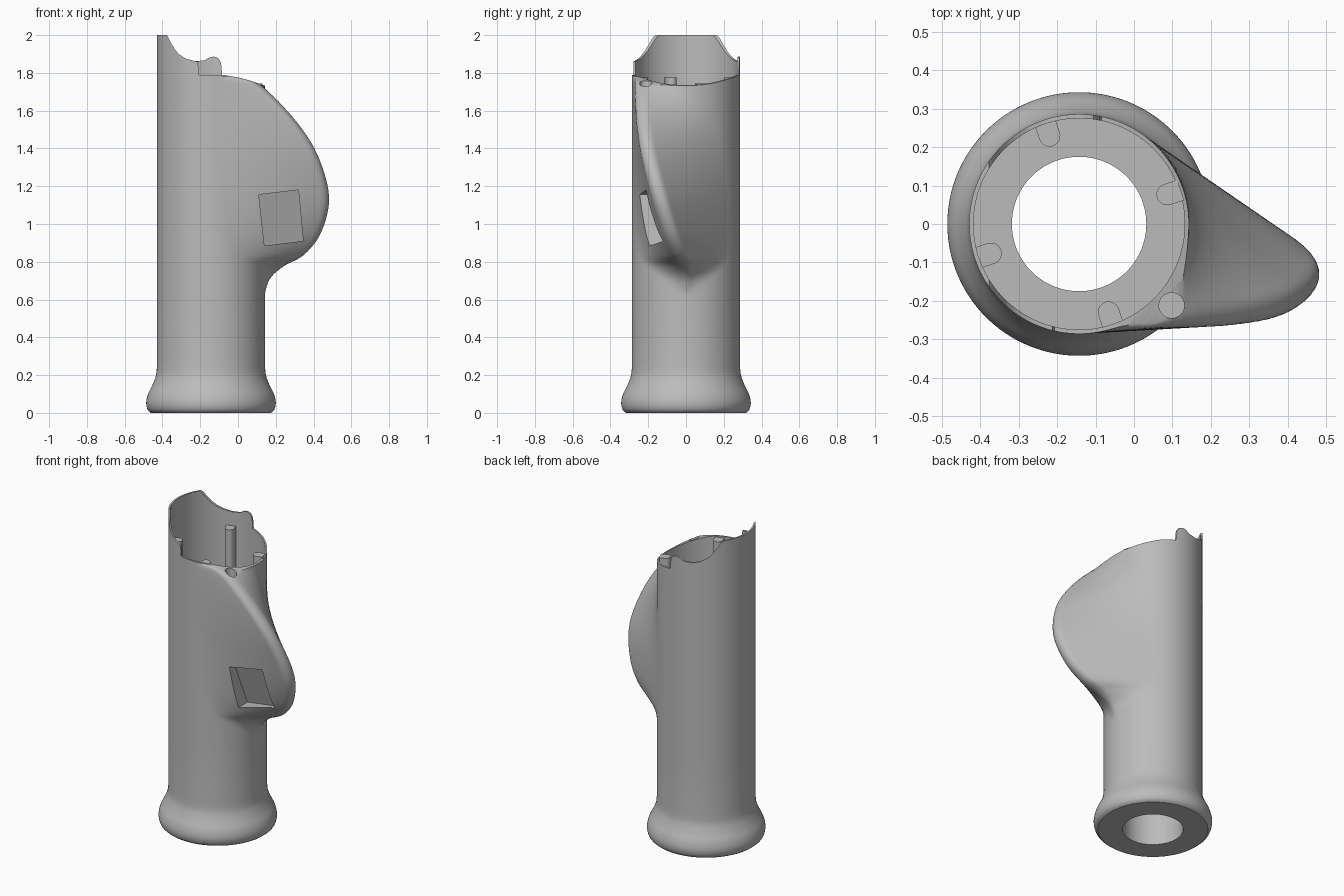
import bpy, bmesh, math
from mathutils import Vector

if "Cube" in bpy.data.objects:
    bpy.data.objects.remove(bpy.data.objects["Cube"])

CX, R, BORE, HOLE, FLOOR = -0.143, 0.286, 0.275, 0.175, 0.22
N = 220

grey = bpy.data.materials.new("plain_grey")
grey.use_nodes = True
grey.diffuse_color = (0.5, 0.5, 0.5, 1)
grey.node_tree.nodes["Principled BSDF"].inputs["Base Color"].default_value = (0.5, 0.5, 0.5, 1)


def loft(name, rings):
    """Closed solid through rings of equal point count."""
    bm = bmesh.new()
    rows = [[bm.verts.new(p) for p in ring] for ring in rings]
    n = len(rows[0])
    for a, b in zip(rows, rows[1:]):
        for i in range(n):
            j = (i + 1) % n
            bm.faces.new((a[i], a[j], b[j], b[i]))
    bm.faces.new(rows[0])
    bm.faces.new(rows[-1])
    bmesh.ops.recalc_face_normals(bm, faces=bm.faces)
    mesh = bpy.data.meshes.new(name)
    bm.to_mesh(mesh)
    bm.free()
    mesh.materials.append(grey)
    ob = bpy.data.objects.new(name, mesh)
    bpy.context.collection.objects.link(ob)
    return ob


def circle(x, y, z, r, n=120):
    return [(x + r * math.cos(2 * math.pi * i / n), y + r * math.sin(2 * math.pi * i / n), z)
            for i in range(n)]


def smooth(ob):
    bpy.ops.object.select_all(action='DESELECT')
    ob.select_set(True)
    bpy.context.view_layer.objects.active = ob
    bpy.ops.object.shade_smooth_by_angle(angle=math.radians(32))


def cut(ob, cutter):
    cutter.hide_render = True
    mod = ob.modifiers.new("cut", 'BOOLEAN')
    mod.operation, mod.solver, mod.object = 'DIFFERENCE', 'EXACT', cutter
    bpy.context.view_layer.objects.active = ob
    bpy.ops.object.modifier_apply(modifier=mod.name)
    bpy.data.objects.remove(cutter)


def section(z, r, tip=None):
    """Tube circle stretched round an optional tip circle, evenly spaced points."""
    hull = []
    for i in range(721):
        a = math.pi + 2 * math.pi * i / 720
        d = Vector((math.cos(a), math.sin(a)))
        options = [Vector((CX, 0)) + d * r]
        if tip:
            options.append(Vector(tip[:2]) + d * tip[2])
        hull.append(max(options, key=d.dot))
    run = [0.0]
    for p, q in zip(hull, hull[1:]):
        run.append(run[-1] + (q - p).length)
    out, k = [], 0
    for i in range(N):
        s = run[-1] * i / N
        while run[k + 1] < s:
            k += 1
        p = hull[k].lerp(hull[k + 1], (s - run[k]) / max(run[k + 1] - run[k], 1e-9))
        out.append((p.x, p.y, z))
    return out


def spline(pts, steps):
    """Catmull-Rom through the points."""
    pts = [Vector(p) for p in pts]
    pts = [pts[0]] + pts + [pts[-1]]
    out = []
    for a, b, c, d in zip(pts, pts[1:], pts[2:], pts[3:]):
        for i in range(steps):
            t = i / steps
            out.append(b + 0.5 * t * (c - a + t * (2 * a - 5 * b + 4 * c - d
                                                   + t * (3 * (b - c) + d - a))))
    return out + [pts[-1]]


# Handle body: flared foot, straight tube and twisted side fin in one loft
foot = spline([(0.318, 0, 0), (0.336, 0, 0.018), (0.343, 0, 0.055), (0.333, 0, 0.1),
               (0.309, 0, 0.15), (0.291, 0, 0.2), (R, 0, 0.25)], 4)
fin_edge = spline([(0.135, 0, 0.6), (0.167, 0, 0.706), (0.24, -0.005, 0.775),
                   (0.352, -0.035, 0.839), (0.442, -0.08, 0.96), (0.482, -0.135, 1.146),
                   (0.42, -0.19, 1.368), (0.3, -0.215, 1.553), (0.13, -0.222, 1.727),
                   (0.01, -0.22, 1.779), (-0.15, -0.2, 1.81)], 6)
TIP = 0.048
rings = [section(p.z, p.x) for p in foot]
rings += [section(p.z, R, (p.x - TIP, p.y, TIP)) for p in fin_edge]
rings += [section(2.0, R)]
body = loft("handle_body", rings)

# Bore and through hole
cut(body, loft("bore_cutter", [circle(CX, 0, FLOOR, BORE), circle(CX, 0, 2.2, BORE)]))
cut(body, loft("hole_cutter", [circle(CX, 0, -0.1, HOLE), circle(CX, 0, 0.5, HOLE)]))

# Scalloped rim: tall on one side, low and sloping toward the fin
scallop = [(-0.385, 2.1), (-0.385, 2.01), (-0.37, 1.99), (-0.35, 1.95), (-0.33, 1.918),
           (-0.31, 1.897), (-0.275, 1.875), (-0.23, 1.863)]
slope = [(-0.04, 1.783), (0.01, 1.774), (0.07, 1.757), (0.143, 1.732), (0.3, 1.66),
         (0.6, 1.6), (0.6, 2.1)]
front = scallop + [(-0.212, 1.86), (-0.207, 1.79)] + slope
back = scallop + [(-0.18, 1.865), (-0.155, 1.88), (-0.13, 1.886), (-0.105, 1.878),
                  (-0.09, 1.855), (-0.084, 1.79)] + slope
for side, profile in ((-1, front), (1, back)):
    cut(body, loft("rim_cutter", [[(x, y * side, z) for x, z in profile] for y in (-0.01, 0.6)]))

# Screw hole on the fin shoulder
cut(body, loft("screw_cutter", [circle(0.098, -0.212, 1.5, 0.033, 32),
                                circle(0.098, -0.212, 2.0, 0.033, 32)]))

# Tapered pocket in the front of the fin
corners = [(0.11, 1.155, -0.195), (0.32, 1.18, -0.183), (0.345, 0.91, -0.095), (0.14, 0.885, -0.105)]
cut(body, loft("pocket_cutter", [[(x, -0.5, z) for x, z, y in corners],
                                 [(x, y, z) for x, z, y in corners]]))
smooth(body)

# Four ribs with rounded noses along the bore wall
for i in range(4):
    ang = math.radians(22.5 - 4 + 90 * i)
    outline = [(0.279, -0.028)]
    for k in range(13):
        a = -math.pi / 2 - math.pi * k / 12
        outline.append((0.242 + 0.028 * math.cos(a), 0.028 * math.sin(a)))
    outline.append((0.279, 0.028))
    c, s = math.cos(ang), math.sin(ang)
    top = 1.745 if i == 0 else 1.775
    rib = loft(f"inner_rib_{i + 1}", [[(CX + u * c - v * s, u * s + v * c, z) for u, v in outline]
                                      for z in (FLOOR - 0.005, top)])
    smooth(rib)
